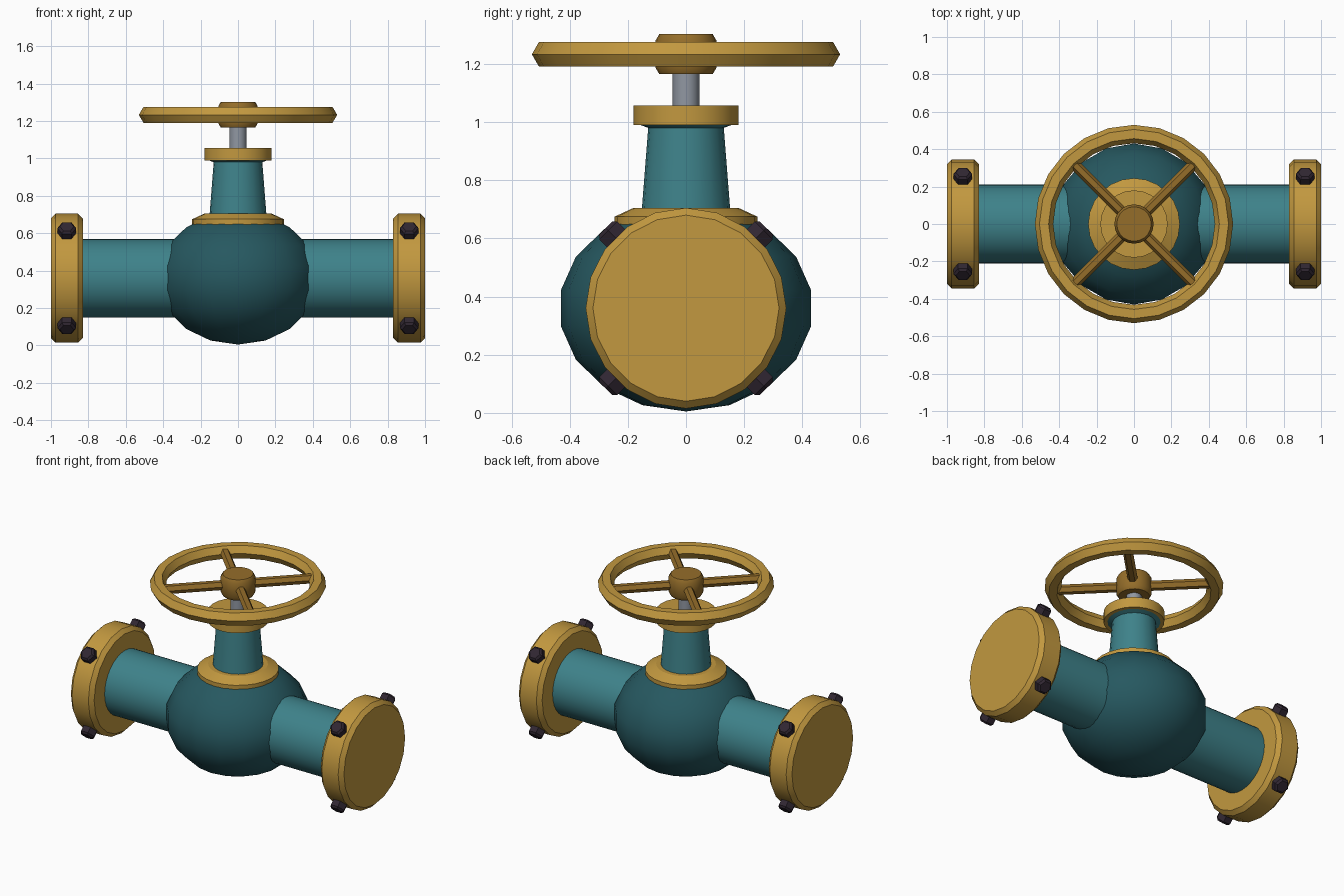
import bpy, bmesh, math
from mathutils import Matrix, Vector

if "Cube" in bpy.data.objects:
    bpy.data.objects.remove(bpy.data.objects["Cube"])

AXIS_Z = 0.36  # height of the pipe centreline


def material(name, rgb):
    m = bpy.data.materials.new(name)
    m.diffuse_color = (*rgb, 1)
    m.use_nodes = True
    m.node_tree.nodes["Principled BSDF"].inputs["Base Color"].default_value = m.diffuse_color
    return m


gold = material("gold paint", (0.54, 0.315, 0.05))
brass = material("dark brass", (0.30, 0.155, 0.023))
teal = material("teal paint", (0.048, 0.223, 0.254))
deep_teal = material("deep teal paint", (0.0194, 0.0976, 0.117))
steel = material("grey steel", (0.28, 0.31, 0.36))
dark = material("dark bolt metal", (0.03, 0.02, 0.032))


def finish(bm, name, mat, matrix=Matrix(), angle=35):
    bmesh.ops.recalc_face_normals(bm, faces=bm.faces)
    mesh = bpy.data.meshes.new(name)
    bm.to_mesh(mesh)
    bm.free()
    mesh.transform(matrix)
    mesh.materials.append(mat)
    ob = bpy.data.objects.new(name, mesh)
    bpy.context.collection.objects.link(ob)
    if angle:
        bpy.ops.object.select_all(action='DESELECT')
        bpy.context.view_layer.objects.active = ob
        ob.select_set(True)
        bpy.ops.object.shade_smooth_by_angle(angle=math.radians(angle))
    return ob


def lathe(name, profile, sides, mat, matrix=Matrix(), angle=35, closed=False):
    """Turn (radius, height) points about z; open profiles get end caps."""
    bm = bmesh.new()
    rings = [[bm.verts.new((r * math.cos(2 * math.pi * i / sides),
                            r * math.sin(2 * math.pi * i / sides), z))
              for i in range(sides)] for r, z in profile]
    pairs = list(zip(rings, rings[1:]))
    if closed:
        pairs.append((rings[-1], rings[0]))
    else:
        bm.faces.new(rings[0])
        bm.faces.new(rings[-1])
    for a, b in pairs:
        for i in range(sides):
            j = (i + 1) % sides
            bm.faces.new((a[i], a[j], b[j], b[i]))
    return finish(bm, name, mat, matrix, angle)


def along(direction, origin):
    """Matrix turning local z towards direction, starting at origin."""
    return Matrix.Translation(origin) @ Vector(direction).to_track_quat('Z', 'Y').to_matrix().to_4x4()


# Flattened round valve body
bm = bmesh.new()
bmesh.ops.create_uvsphere(bm, u_segments=18, v_segments=9, radius=1)
finish(bm, "valve_body", deep_teal,
       Matrix.Translation((0, 0, AXIS_Z)) @ Matrix.Diagonal((0.437, 0.437, 0.355, 1)), 50)

# Pipe, flange and four radial bolts on each side
for side, s in (("left", -1), ("right", 1)):
    outward = along((s, 0, 0), (0, 0, AXIS_Z))
    lathe(side + "_pipe", [(0.21, 0.1), (0.21, 0.86)], 32, teal, outward)
    lathe(side + "_flange",
          [(0.32, 0.83), (0.345, 0.855), (0.345, 0.975), (0.32, 1.0)], 20, gold, outward)
    for k in range(4):
        a = math.radians(45 + 90 * k)
        d = Vector((0, math.cos(a), math.sin(a)))
        # Hexagon corners point along the pipe
        frame = Matrix((Vector((1, 0, 0)), d.cross(Vector((1, 0, 0))), d)).transposed().to_4x4()
        lathe(f"{side}_flange_bolt_{k + 1}",
              [(0.05, 0.31), (0.05, 0.378), (0.037, 0.39)], 6, dark,
              Matrix.Translation((s * 0.915, 0, AXIS_Z)) @ frame, 0)

# Collar, tapered bonnet and gland above the body
lathe("bonnet_collar", [(0.225, 0.63), (0.245, 0.648), (0.245, 0.675), (0.18, 0.705)], 24, gold, angle=20)
lathe("bonnet", [(0.155, 0.66), (0.13, 0.98), (0.165, 0.993)], 20, teal)
lathe("gland_ring", [(0.18, 0.99), (0.18, 1.057)], 24, gold)
lathe("stem", [(0.046, 1.0), (0.046, 1.2)], 16, steel)

# Handwheel: six-sided rim section, hub and four diagonal spokes
WHEEL_Z = 1.233
rim = [(0.481 + 0.049 * math.cos(math.radians(60 * i)),
        WHEEL_Z + 0.049 * math.sin(math.radians(60 * i))) for i in range(6)]
lathe("handwheel_rim", rim, 24, gold, closed=True)
lathe("handwheel_hub", [(0.092, 1.165), (0.105, 1.187), (0.105, 1.28), (0.092, 1.302)], 20, brass)
for k in range(4):
    a = math.radians(45 + 90 * k)
    lathe(f"handwheel_spoke_{k + 1}", [(0.03, 0.07), (0.03, 0.455)], 6, brass,
          along((math.cos(a), math.sin(a), 0), (0, 0, WHEEL_Z)), 0)
